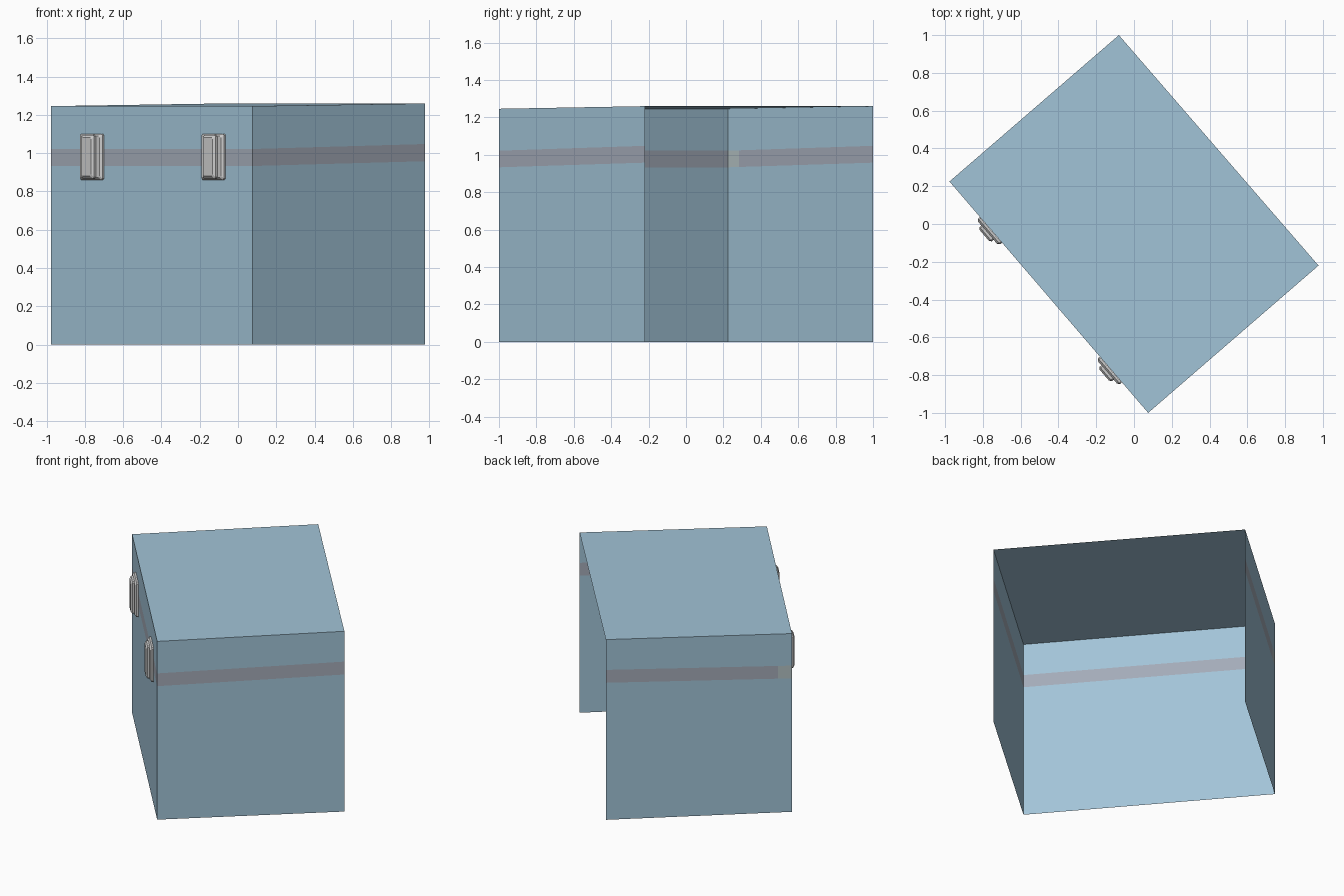
import bpy, bmesh
from mathutils import Vector, Matrix

if "Cube" in bpy.data.objects:
    bpy.data.objects.remove(bpy.data.objects["Cube"])

def material(name, rgb):
    m = bpy.data.materials.new(name)
    m.diffuse_color = (*rgb, 1)
    m.use_nodes = True
    m.node_tree.nodes["Principled BSDF"].inputs["Base Color"].default_value = m.diffuse_color
    return m

BLUE = material("blue_panel", (0.36, 0.55, 0.68))
BAND = material("grey_band", (0.37, 0.41, 0.48))
PATCH = material("pale_patch", (0.45, 0.53, 0.54))

# Plan corners; the edge from B to C is left open, as is the underside
A, B = Vector((-0.977, 0.225)), Vector((-0.08, 1.0))
C, D = Vector((0.977, -0.22)), Vector((0.075, -1.0))
TOP = {'front': 1.246, 'back': 1.26}

def make_object(name, bm, mats=()):
    me = bpy.data.meshes.new(name)
    bm.to_mesh(me)
    bm.free()
    for m in mats:
        me.materials.append(m)
    ob = bpy.data.objects.new(name, me)
    bpy.context.collection.objects.link(ob)
    return ob

def wall(name, p, q, zp, zq, stops=(0, 1), patch=False):
    """Single-sheet wall from p to q, split in height at zp / zq."""
    bm = bmesh.new()
    cols = []
    for s in stops:
        xy = p.lerp(q, s)
        cols.append([bm.verts.new((xy.x, xy.y, a + (b - a) * s)) for a, b in zip(zp, zq)])
    for i in range(len(cols) - 1):
        l, r = cols[i], cols[i + 1]
        for k in range(3):
            f = bm.faces.new((l[k], r[k], r[k + 1], l[k + 1]))
            if k == 1:
                f.material_index = 2 if patch and i == 0 else 1
    return make_object(name, bm, (BLUE, BAND, PATCH))

low = (0, 0.933, 1.022, TOP['front'])
high = (0, 0.958, 1.048, TOP['back'])
wall("front_wall", A, D, low, low)
wall("right_wall", D, C, low, high)
left = wall("left_wall", A, B, low, high, (0, 0.075, 1), True)
left.data.flip_normals()

# Lid, rising slightly to the back
bm = bmesh.new()
bm.faces.new([bm.verts.new((p.x, p.y, TOP[k])) for p, k in
              ((A, 'front'), (D, 'front'), (C, 'back'), (B, 'back'))])
make_object("lid", bm, (BLUE,))

# Latches: chamfered plate with a raised chamfered bar, on the front wall
along = (D - A).normalized()
out = Vector((along.y, -along.x))

def tapered_block(bm, w, h, n0, n1, n2, inset):
    """Block with straight sides n0..n1 and a tapered face up to n2."""
    rings = []
    for n, i in ((n0, 0), (n1, 0), (n2, inset)):
        x, z, c = w / 2 - i, h / 2 - i, 0.008
        pts = [(x - c, z), (x, z - c), (x, c - z), (x - c, -z),
               (c - x, -z), (-x, c - z), (-x, z - c), (c - x, z)]
        rings.append([bm.verts.new((px, n, pz)) for px, pz in pts])
    for r, s in zip(rings, rings[1:]):
        for i in range(8):
            j = (i + 1) % 8
            bm.faces.new((r[i], r[j], s[j], s[i]))
    bm.faces.new(rings[0])
    bm.faces.new(rings[-1])

for side, t in (("left", 0.337), ("right", 1.312)):
    bm = bmesh.new()
    tapered_block(bm, 0.18, 0.24, 0.001, 0.013, 0.024, 0.012)
    tapered_block(bm, 0.1, 0.226, 0.022, 0.036, 0.046, 0.012)
    bmesh.ops.recalc_face_normals(bm, faces=bm.faces)
    latch = make_object(side + "_latch", bm)
    o = A + along * t
    latch.matrix_world = Matrix(((along.x, out.x, 0, o.x), (along.y, out.y, 0, o.y),
                                 (0, 0, 1, 0.981), (0, 0, 0, 1)))
    if out.dot(o) < 0:   # safety: keep the raised face pointing away from the centre
        latch.matrix_world = latch.matrix_world @ Matrix.Rotation(3.14159265, 4, 'Z')
